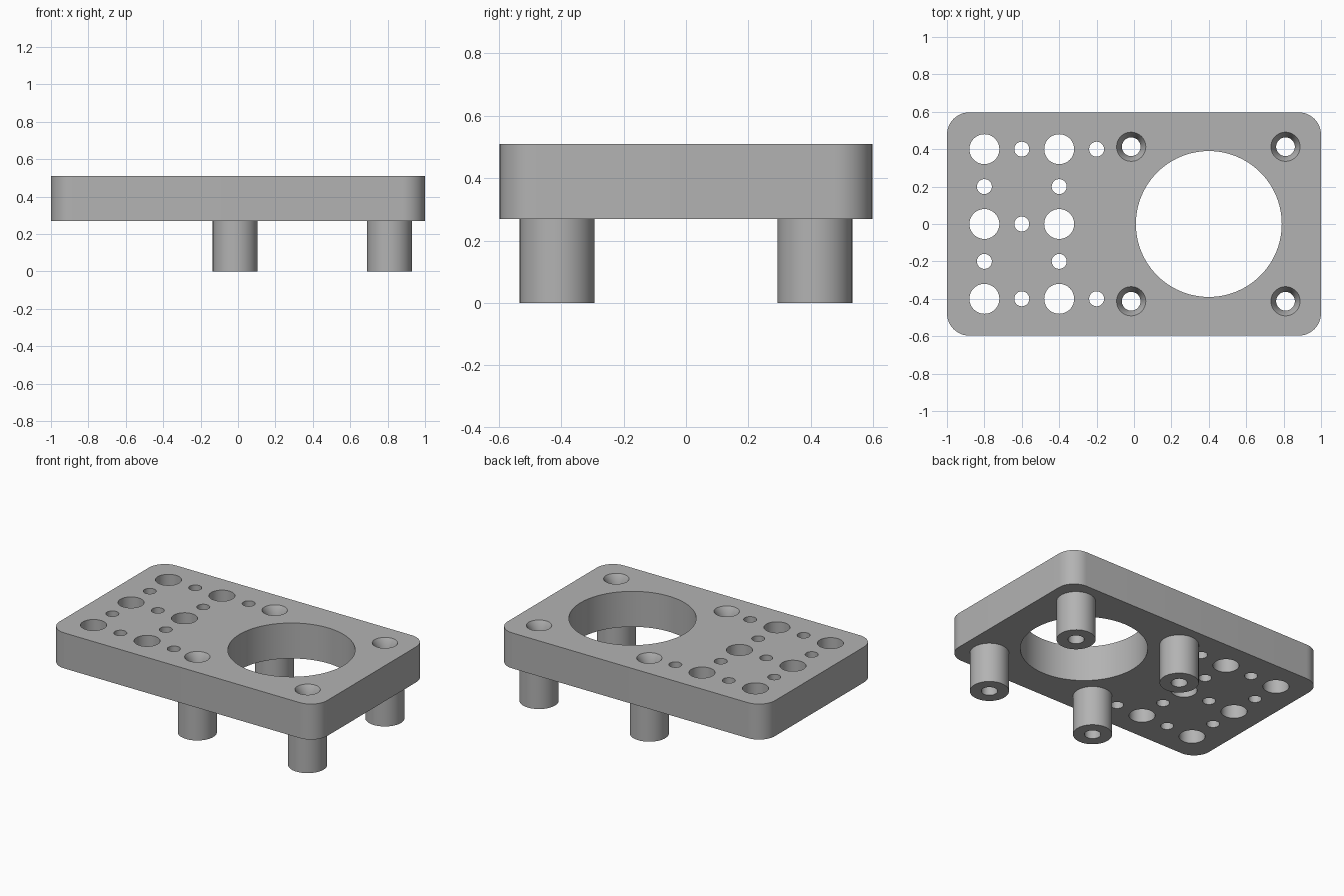
import bpy, bmesh, math
from mathutils import Matrix

if "Cube" in bpy.data.objects:
    bpy.data.objects.remove(bpy.data.objects["Cube"], do_unlink=True)

BOTTOM, TOP = 0.27, 0.51
SCREWS = [(x, y) for x in (-0.015, 0.81) for y in (-0.413, 0.413)]
BORE, SINK, SINK_DEPTH = 0.05, 0.078, 0.05

grey = bpy.data.materials.new("plain grey")
grey.use_nodes = True
grey.diffuse_color = (0.45, 0.45, 0.45, 1)
grey.node_tree.nodes["Principled BSDF"].inputs["Base Color"].default_value = grey.diffuse_color


def make_object(name, bm):
    bmesh.ops.recalc_face_normals(bm, faces=bm.faces)
    mesh = bpy.data.meshes.new(name)
    bm.to_mesh(mesh)
    bm.free()
    mesh.materials.append(grey)
    obj = bpy.data.objects.new(name, mesh)
    bpy.context.collection.objects.link(obj)
    return obj


def select_only(obj):
    bpy.ops.object.select_all(action="DESELECT")
    obj.select_set(True)
    bpy.context.view_layer.objects.active = obj


def smooth(obj):
    select_only(obj)
    bpy.ops.object.shade_smooth_by_angle(angle=math.radians(30))


def add_lathe(bm, x, y, profile, steps=48, closed=False):
    """Turn (radius, height) points round a vertical axis at x, y."""
    rings = []
    for r, z in profile:
        rings.append([bm.verts.new((x + r * math.cos(a), y + r * math.sin(a), z))
                      for a in (math.tau * i / steps for i in range(steps))])
    pairs = list(zip(rings, rings[1:]))
    if closed:
        pairs.append((rings[-1], rings[0]))
    else:
        bm.faces.new(rings[0])
        bm.faces.new(rings[-1])
    for low, high in pairs:
        for i in range(steps):
            j = (i + 1) % steps
            bm.faces.new((low[i], low[j], high[j], high[i]))


# Plate: a box with rounded vertical corners
bm = bmesh.new()
size = Matrix.Diagonal((2, 1.194, TOP - BOTTOM, 1))
bmesh.ops.create_cube(bm, size=1, matrix=Matrix.Translation((0, 0, (TOP + BOTTOM) / 2)) @ size)
uprights = [e for e in bm.edges if abs(e.verts[0].co.z - e.verts[1].co.z) > 0.1]
bmesh.ops.bevel(bm, geom=uprights, offset=0.12, segments=12, profile=0.5, affect="EDGES")
plate = make_object("plate", bm)

# Holes: large opening, hole grid and countersunk screw holes
bm = bmesh.new()
through = (BOTTOM - 0.1, TOP + 0.1)
add_lathe(bm, 0.4, 0, [(0.39, z) for z in through], 96)
for col in range(4):
    for row in range(-2, 3):
        if col % 2 and row % 2 or (col, row) == (3, 0):
            continue
        radius = 0.04 if (col + row) % 2 else 0.08
        add_lathe(bm, -0.8 + 0.2 * col, 0.2 * row, [(radius, z) for z in through])
for x, y in SCREWS:
    add_lathe(bm, x, y, [(BORE, through[0]), (BORE, TOP - SINK_DEPTH),
                         (SINK, TOP), (SINK, through[1])])
cutter = make_object("hole_cutter", bm)
cutter.hide_render = True

cut = plate.modifiers.new("holes", "BOOLEAN")
cut.operation = "DIFFERENCE"
cut.solver = "EXACT"
cut.object = cutter
select_only(plate)
bpy.ops.object.modifier_apply(modifier=cut.name)
bpy.data.objects.remove(cutter, do_unlink=True)
smooth(plate)

# Standoffs: hollow round legs below the screw holes
for x, y in SCREWS:
    bm = bmesh.new()
    add_lathe(bm, x, y, [(BORE, 0), (0.12, 0), (0.12, BOTTOM), (BORE, BOTTOM)], closed=True)
    side = ("left" if x > 0.4 else "right") + ("_front" if y < 0 else "_back")
    smooth(make_object("standoff_" + side, bm))
